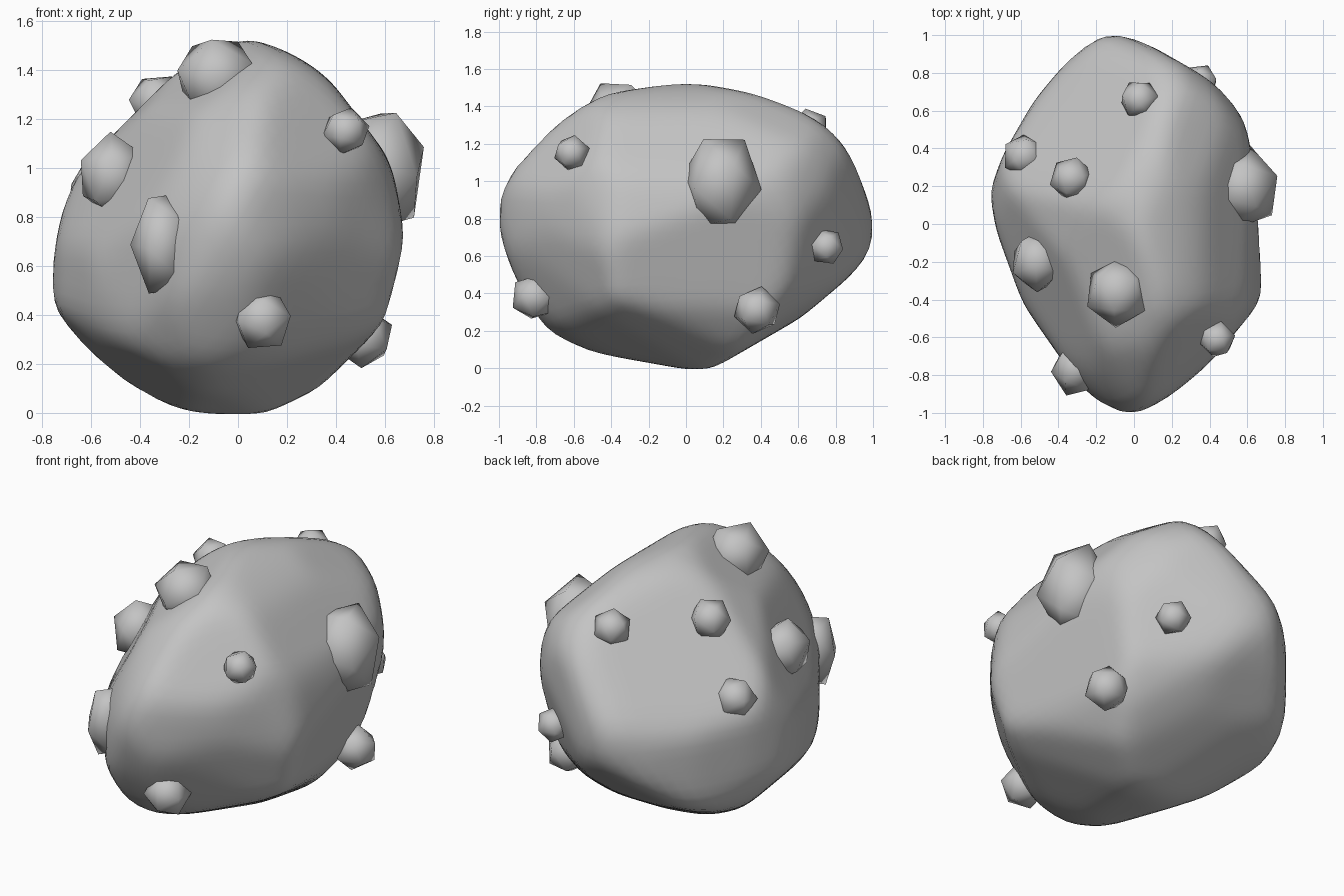
import bpy, bmesh, math
from mathutils import Vector

CENTRE = Vector((0, 0, 0.77))

cube = bpy.data.objects.get("Cube")
if cube:
    bpy.data.objects.remove(cube, do_unlink=True)

# One plain rock colour
rock = bpy.data.materials.new("rock_grey")
rock.use_nodes = True
rock_colour = (0.55, 0.55, 0.55, 1)
rock.diffuse_color = rock_colour
rock.node_tree.nodes["Principled BSDF"].inputs["Base Color"].default_value = rock_colour


def finish(name, bm):
    """Turn a bmesh into a smooth-shaded rock object."""
    bmesh.ops.recalc_face_normals(bm, faces=bm.faces)
    for face in bm.faces:
        face.smooth = True
    mesh = bpy.data.meshes.new(name)
    bm.to_mesh(mesh)
    bm.free()
    mesh.materials.append(rock)
    obj = bpy.data.objects.new(name, mesh)
    bpy.context.collection.objects.link(obj)
    return obj


def profile_axes(forward, pitch):
    """Right and up axes of a profile plane, tilted by pitch (positive looks down)."""
    f = Vector((forward[0], forward[1], 0)).normalized()
    tilt = math.radians(pitch)
    right = Vector((f.y, -f.x, 0))
    up = f * math.sin(tilt) + Vector((0, 0, math.cos(tilt)))
    return right, up


def cutting_planes(forward, pitch, outline, steps=36):
    """Tangent planes that wrap an outline; each is a normal and a distance."""
    right, up = profile_axes(forward, pitch)
    planes = []
    for i in range(steps):
        a = math.tau * i / steps
        c, s = math.cos(a), math.sin(a)
        planes.append((right * c + up * s, max(u * c + v * s for u, v in outline)))
    return planes


# Outlines of the boulder, measured from its centre
front_profile = [(.05, .75), (.2, .7), (.4, .56), (.53, .42), (.63, .2), (.68, -.07),
                 (.65, -.27), (.59, -.43), (.45, -.6), (.17, -.77), (-.24, -.75),
                 (-.45, -.65), (-.75, -.35), (-.76, -.25), (-.72, .03), (-.6, .33),
                 (-.4, .52), (-.2, .67)]
side_profile = [(-1.01, 0), (-1, .2), (-.94, .34), (-.75, .53), (-.53, .66), (-.2, .74),
                (0, .75), (.4, .69), (.68, .59), (.9, .35), (1.01, .03), (.99, -.14),
                (.75, -.38), (.4, -.61), (.12, -.78), (-.4, -.7), (-.6, -.65),
                (-.75, -.56), (-.92, -.26)]
plan_profile = [(-.1, 1.01), (-.18, 1), (-.4, .8), (-.6, .52), (-.76, .17), (-.7, -.08),
                (-.58, -.43), (-.43, -.71), (-.22, -.91), (-.08, -1), (0, -1.01),
                (.2, -.9), (.45, -.67), (.67, -.4), (.68, -.27), (.63, .3), (.56, .62),
                (.4, .76), (.1, .93)]
front_corner = [(-.03, .7), (.28, .73), (.51, .73), (.64, .67), (.75, .48), (.79, .23),
                (.78, -.09), (.69, -.36), (.51, -.56), (.13, -.7), (-.42, -.77),
                (-.55, -.75), (-.72, -.5), (-.71, -.09), (-.58, .16), (-.42, .43), (-.2, .62)]
back_corner = [(-.81, .05), (-.75, .26), (-.49, .5), (-.08, .77), (.14, .82), (.35, .74),
               (.59, .51), (.71, .24), (.75, -.06), (.68, -.4), (.32, -.73), (.14, -.77),
               (-.19, -.72), (-.56, -.55), (-.74, -.33)]
under_corner = [(.19, .84), (.4, .75), (.63, .59), (.76, .4), (.83, .1), (.81, -.25),
                (.68, -.51), (.36, -.65), (-.1, -.84), (-.32, -.83), (-.51, -.7),
                (-.67, -.41), (-.78, -.12), (-.77, .02), (-.71, .35), (-.4, .57), (-.02, .75)]

turn = math.radians(35)
fx, fy = math.sin(turn), math.cos(turn)
planes = (cutting_planes((0, 1), 0, front_profile)
          + cutting_planes((-1, 0), 0, side_profile)
          + cutting_planes((0, 1), 90, plan_profile)
          + cutting_planes((-fx, fy), 26, front_corner)
          + cutting_planes((fx, -fy), 26, back_corner)
          + cutting_planes((-fx, -fy), -30, under_corner))

# Broad worn facets: direction and distance from the centre
facets = [((-.59, .45, .67), .615),   # upper back right
          ((.8, .1, -.59), .69),      # lower left
          ((.96, .14, -.24), .62),    # left flank
          ((.8, 0, .6), .65),         # upper left
          ((.55, -.65, .52), .795),   # front left shoulder
          ((-.52, -.25, .8), .62),    # front right top
          ((-.8, -.35, .45), .575),   # front right flank
          ((.6, .75, -.25), .78)]     # back left
planes += [(Vector(n).normalized(), h) for n, h in facets]

# Boulder: a sphere pressed against every plane, then softened
SOFTENING_ALLOWANCE = 0.006
bm = bmesh.new()
bmesh.ops.create_icosphere(bm, subdivisions=5, radius=1)
for v in bm.verts:
    d = v.co.normalized()
    reach = min((h + SOFTENING_ALLOWANCE) / n.dot(d) for n, h in planes if n.dot(d) > 0.05)
    v.co = CENTRE + d * reach
for _ in range(3):
    bmesh.ops.smooth_vert(bm, verts=bm.verts, factor=0.5,
                          use_axis_x=True, use_axis_y=True, use_axis_z=True)
finish("boulder", bm)


def knob(name, centre, radii, spin=0):
    """A coarse stone with one corner pointing out of the boulder."""
    centre = Vector(centre)
    turn_out = (centre - CENTRE).to_track_quat('Z', 'Y').to_matrix()
    bm = bmesh.new()
    bmesh.ops.create_icosphere(bm, subdivisions=1, radius=1)
    c, s = math.cos(spin), math.sin(spin)
    for v in bm.verts:
        x, y, z = v.co
        p = turn_out @ Vector((x * c - y * s, x * s + y * c, z))
        v.co = centre + Vector(a * b for a, b in zip(p, radii))
    finish(name, bm)


# Large stretched knobs
knob("left_large_knob", (.58, .19, .99), (.2, .22, .28), .93)
knob("front_long_knob", (-.31, -.77, .69), (.13, .15, .23), .6)
knob("right_shoulder_knob", (-.51, -.2, .97), (.15, .17, .18), .2)
knob("top_knob", (-.085, -.36, 1.37), (.18, .19, .18), 1.13)

# Small round knobs
small_knobs = {
    "left_front_knob": ((.44, -.61, 1.15), .1),
    "lower_front_knob": ((.1, -.81, .38), .13),
    "lower_left_knob": ((.51, .38, .31), .13),
    "back_left_knob": ((.35, .75, .65), .1),
    "back_top_knob": ((.03, .66, 1.28), .11),
    "right_top_knob": ((-.33, .24, 1.27), .12),
    "right_back_knob": ((-.58, .36, .91), .12),
}
for i, (name, (centre, radius)) in enumerate(small_knobs.items()):
    knob(name, centre, (radius, radius, radius), i * 0.4)
